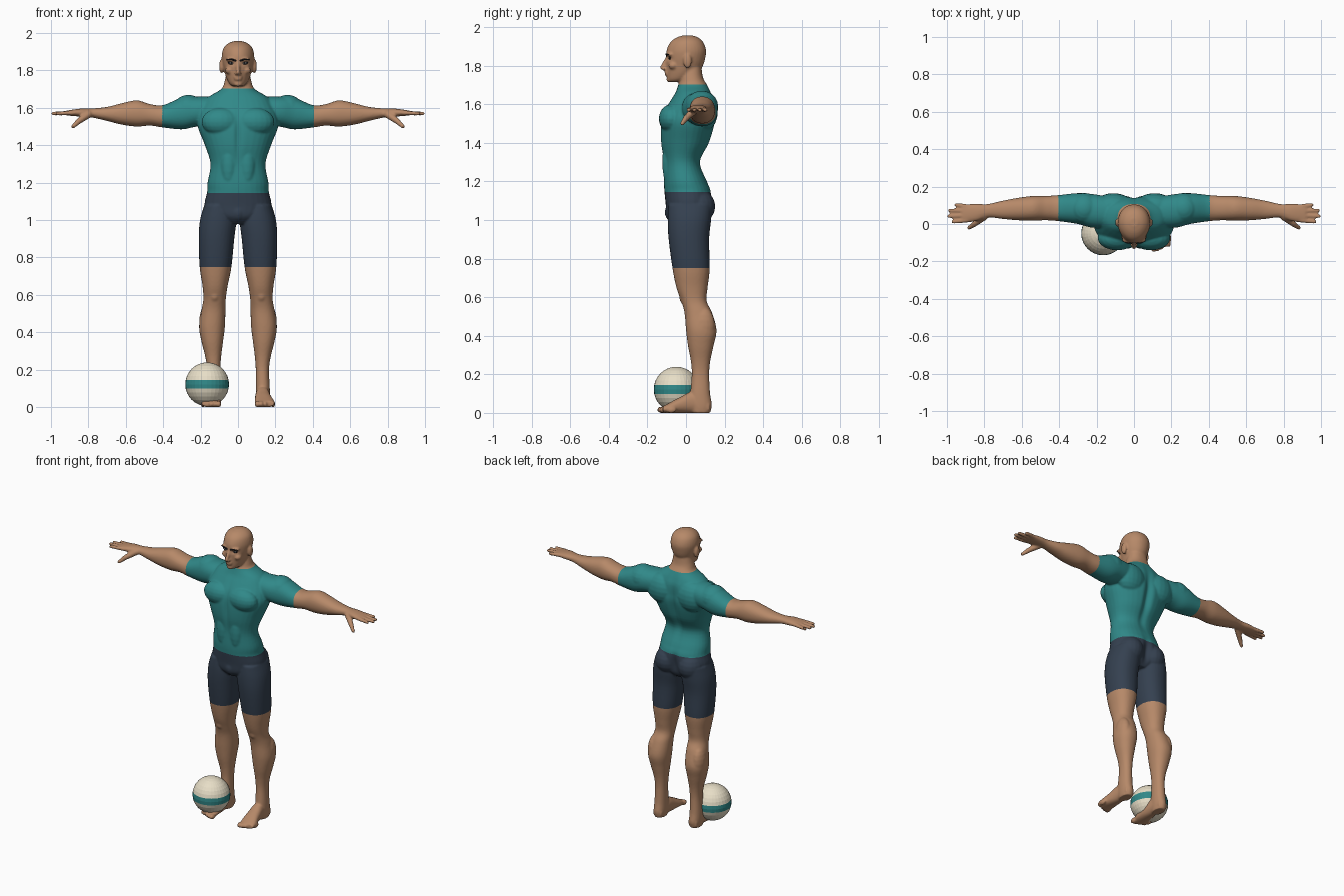
import bpy, bmesh
from math import sin, cos, pi, exp
from mathutils import Matrix, Vector
from mathutils.bvhtree import BVHTree

cube = bpy.data.objects.get("Cube")
if cube:
    bpy.data.objects.remove(cube, do_unlink=True)


def material(name, *rgb):
    mat = bpy.data.materials.new(name)
    mat.use_nodes = True
    mat.diffuse_color = (*rgb, 1)
    mat.node_tree.nodes["Principled BSDF"].inputs["Base Color"].default_value = (*rgb, 1)
    return mat


skin = material("tan skin", .47, .25, .14)
teal = material("teal cloth", .03, .25, .25)
navy = material("navy cloth", .035, .052, .08)
cream = material("cream ball", .8, .73, .57)
dark = material("dark brow", .012, .012, .015)
eye_grey = material("pale eye", .4, .42, .42)


def make_object(name, bm, mats, smooth=True):
    mesh = bpy.data.meshes.new(name)
    bm.to_mesh(mesh)
    for mat in mats:
        mesh.materials.append(mat)
    for poly in mesh.polygons:
        poly.use_smooth = smooth
    obj = bpy.data.objects.new(name, mesh)
    bpy.context.collection.objects.link(obj)
    return obj


def ellipsoid(bm, centre, radii, segments=20, tilt=0):
    matrix = (Matrix.Translation(centre) @ Matrix.Rotation(tilt, 4, 'Y')
              @ Matrix.Diagonal((*radii, 1)))
    bmesh.ops.create_uvsphere(bm, u_segments=segments, v_segments=segments // 2,
                              radius=1, matrix=matrix)


def beads(bm, points, r0, r1, steps=8):
    """Rounded tube made of overlapping spheres along a path."""
    total = (len(points) - 1) * steps
    for i in range(total + 1):
        k = min(i // steps, len(points) - 2)
        pos = Vector(points[k]).lerp(Vector(points[k + 1]), i / steps - k)
        r = r0 + (r1 - r0) * i / total
        ellipsoid(bm, pos, (r, r, r), 12)


def spline(a, b, c, d, t):
    return b + t / 2 * (c - a + t * (2 * a - 5 * b + 4 * c - d + t * (3 * (b - c) + d - a)))


def loft(bm, axis, rows, power=2.2, taper=0, sides=32, steps=5):
    """Skin rings given as (position, low, high, low, high) along an axis."""
    padded = [rows[0]] + rows + [rows[-1]]
    fine = [[spline(*vals, j / steps) for vals in zip(*padded[i:i + 4])]
            for i in range(len(rows) - 1) for j in range(steps)] + [rows[-1]]
    rings = []
    for t, a0, a1, b0, b1 in fine:
        ring = []
        for i in range(sides):
            c, s = cos(2 * pi * i / sides), sin(2 * pi * i / sides)
            u = abs(c) ** (2 / power) * (1 if c > 0 else -1)
            v = abs(s) ** (2 / power) * (1 if s > 0 else -1)
            u *= 1 - taper * max(0, -v)
            a, b = (a0 + a1 + (a1 - a0) * u) / 2, (b0 + b1 + (b1 - b0) * v) / 2
            ring.append(bm.verts.new({'x': (t, a, b), 'y': (a, t, b), 'z': (a, b, t)}[axis]))
        rings.append(ring)
    faces = [bm.faces.new(rings[0]), bm.faces.new(rings[-1])]
    for low, high in zip(rings, rings[1:]):
        for i in range(sides):
            j = (i + 1) % sides
            faces.append(bm.faces.new((low[i], low[j], high[j], high[i])))
    bmesh.ops.recalc_face_normals(bm, faces=faces)


bm = bmesh.new()

# Left arm and palm
loft(bm, 'x', [
    (.1, -.02, .14, 1.51, 1.66), (.22, -.02, .16, 1.5, 1.66), (.3, 0, .165, 1.485, 1.655),
    (.4, .015, .155, 1.495, 1.615), (.47, .02, .15, 1.505, 1.62), (.54, .018, .15, 1.5, 1.64),
    (.62, .02, .14, 1.51, 1.625), (.7, .027, .125, 1.53, 1.605), (.78, .035, .107, 1.548, 1.597),
    (.84, .016, .108, 1.553, 1.596), (.9, .008, .106, 1.558, 1.588), (.92, .012, .1, 1.562, 1.584)])

# Fingers and thumb
for base, tip, reach in ((.094, .102, .95), (.07, .073, .984), (.045, .042, .988), (.02, .012, .965)):
    beads(bm, [(.89, base, 1.573), (reach, tip, 1.57)], .013, .011)
beads(bm, [(.8, .04, 1.565), (.85, .002, 1.53), (.882, -.02, 1.5)], .021, .011)

# Left leg
loft(bm, 'z', [
    (0, .1, .165, .03, .125), (.04, .095, .17, .02, .134), (.1, .095, .17, .022, .125),
    (.2, .095, .166, .03, .12), (.27, .09, .175, .025, .126), (.35, .08, .195, .01, .143),
    (.43, .07, .208, 0, .158), (.52, .067, .195, -.008, .135), (.58, .065, .185, -.025, .107),
    (.65, .055, .19, -.05, .112), (.75, .035, .205, -.07, .123), (.9, .02, .21, -.09, .12),
    (1, .01, .203, -.095, .13), (1.08, .03, .18, -.09, .135)])

# Left foot and toes
loft(bm, 'y', [
    (.12, .1, .165, 0, .06), (.04, .094, .168, 0, .11), (-.03, .09, .18, 0, .082),
    (-.09, .09, .196, 0, .05), (-.12, .095, .196, 0, .034)])
for i in range(5):
    ellipsoid(bm, (.104 + .021 * i, -.125 + .006 * i * i / 2, .016),
              (.015 - .001 * i, .026, .017))

# Muscles, ear and brow ridge on the left side
for centre, radii in (
        ((.265, .082, 1.59), (.085, .085, .08)),    # deltoid
        ((.09, -.075, 1.525), (.105, .066, .075)),  # chest
        ((.11, .095, 1.56), (.11, .07, .1)),        # shoulder blade
        ((.085, .06, 1.07), (.085, .092, .09)),     # glute
        ((.125, 0, .6), (.032, .035, .042)),        # kneecap
        ((.165, .09, .45), (.043, .06, .1)),        # outer calf
        ((.048, -.085, 1.3), (.045, .038, .13)),    # abdomen
        ((.088, .008, 1.823), (.013, .022, .038)),  # ear
        ((.032, -.083, 1.858), (.034, .02, .011)),  # brow ridge
        ((.045, -.066, 1.8), (.024, .025, .02))):   # cheekbone
    ellipsoid(bm, centre, radii)

# Mirror everything so far to the right side
copy = bmesh.ops.duplicate(bm, geom=bm.verts[:] + bm.edges[:] + bm.faces[:])["geom"]
for v in copy:
    if isinstance(v, bmesh.types.BMVert):
        v.co.x *= -1
bmesh.ops.reverse_faces(bm, faces=[f for f in copy if isinstance(f, bmesh.types.BMFace)])

# Torso and neck: height, half width, front, back
torso = [(.98, .06, -.07, .09), (1.02, .14, -.1, .12), (1.08, .178, -.105, .135),
         (1.15, .165, -.112, .13), (1.2, .163, -.115, .11), (1.3, .147, -.115, .075),
         (1.4, .177, -.13, .122), (1.5, .215, -.13, .15), (1.56, .21, -.115, .15),
         (1.62, .185, -.08, .145), (1.66, .155, -.055, .13), (1.7, .09, -.04, .11),
         (1.74, .072, -.03, .088), (1.8, .06, -.02, .08)]
loft(bm, 'z', [(z, -w, w, f, b) for z, w, f, b in torso])
ellipsoid(bm, (0, -.065, 1.04), (.042, .045, .052))

# Head
head = [(1.716, .028, -.092, -.02), (1.73, .046, -.098, .02), (1.76, .062, -.1, .06),
        (1.8, .074, -.102, .088), (1.84, .084, -.102, .1), (1.88, .087, -.1, .104),
        (1.92, .077, -.082, .09), (1.945, .052, -.05, .064), (1.957, .02, -.012, .03)]
loft(bm, 'z', [(z, -w, w, f, b) for z, w, f, b in head], power=2.1, taper=.12)

# Nose, lips and chin
beads(bm, [(0, -.095, 1.845), (0, -.122, 1.79)], .009, .013)
ellipsoid(bm, (0, -.108, 1.783), (.02, .016, .01))
for z, width in ((1.764, .025), (1.753, .021)):
    ellipsoid(bm, (0, -.1, z), (width, .011, .006))
ellipsoid(bm, (0, -.088, 1.727), (.022, .014, .013))

# Fuse all parts into one smooth body
source = make_object("body_source", bm, [])
remesh = source.modifiers.new("fuse", 'REMESH')
remesh.mode = 'VOXEL'
remesh.voxel_size = .006
soften = source.modifiers.new("soften", 'SMOOTH')
soften.factor = .5
soften.iterations = 4
evaluated = source.evaluated_get(bpy.context.evaluated_depsgraph_get())
bm.clear()
bm.from_mesh(evaluated.to_mesh())
bpy.data.objects.remove(source, do_unlink=True)

# Spine, breastbone and eye socket hollows, flat soles
for v in bm.verts:
    x, y, z = v.co
    if y > .03:
        v.co.y -= .022 * exp(-(x / .025) ** 2) * (exp(-((z - 1.45) / .15) ** 2)
                                                + exp(-((z - 1.07) / .07) ** 2))
    elif y < -.05:
        v.co.y += .012 * exp(-(x / .015) ** 2 - ((z - 1.45) / .12) ** 2)
        v.co.y += .009 * exp(-((abs(x) - .034) / .018) ** 2 - ((z - 1.838) / .011) ** 2)
    v.co.z = max(v.co.z, 0)

# Cut clean garment edges, then colour by region
HEM, WAIST, COLLAR, CUFF = .75, 1.145, 1.703, .405
for point, normal in (((0, 0, HEM), (0, 0, 1)), ((0, 0, WAIST), (0, 0, 1)),
                      ((0, 0, COLLAR), (0, 0, 1)), ((CUFF, 0, 0), (1, 0, 0)),
                      ((-CUFF, 0, 0), (1, 0, 0))):
    bmesh.ops.bisect_plane(bm, geom=bm.verts[:] + bm.edges[:] + bm.faces[:], dist=1e-5,
                           plane_co=point, plane_no=normal)
for f in bm.faces:
    c = f.calc_center_median()
    if WAIST < c.z < COLLAR and abs(c.x) < CUFF:
        f.material_index = 1
    elif HEM < c.z < WAIST:
        f.material_index = 2
make_object("body", bm, [skin, teal, navy])
surface = BVHTree.FromBMesh(bm)


def on_face(x, z):
    return surface.ray_cast(Vector((x, -1, z)), Vector((0, 1, 0)))[0]


# Eyes and eyebrows
for side, sign in (("left", 1), ("right", -1)):
    spot = on_face(sign * .034, 1.839)
    for part, mat, radii, depth in (("eye_rim", dark, (.02, .005, .009), 0),
                                    ("eye", eye_grey, (.014, .005, .005), .002),
                                    ("iris", dark, (.005, .004, .005), .004)):
        bm = bmesh.new()
        ellipsoid(bm, spot - Vector((0, depth, 0)), radii, 16, tilt=-sign * .1)
        make_object(side + "_" + part, bm, [mat])
    bm = bmesh.new()
    beads(bm, [on_face(sign * x, z) for x, z in ((.014, 1.852), (.035, 1.86), (.06, 1.858))],
          .005, .003)
    make_object(side + "_eyebrow", bm, [dark])

# Ball with a stripe around the middle
bm = bmesh.new()
centre, radius = Vector((-.165, -.05, .122)), .117
ellipsoid(bm, centre, (radius,) * 3, 32)
for f in bm.faces:
    if abs(f.calc_center_median().z - centre.z) < radius * .2:
        f.material_index = 1
make_object("ball", bm, [cream, teal], smooth=False)
